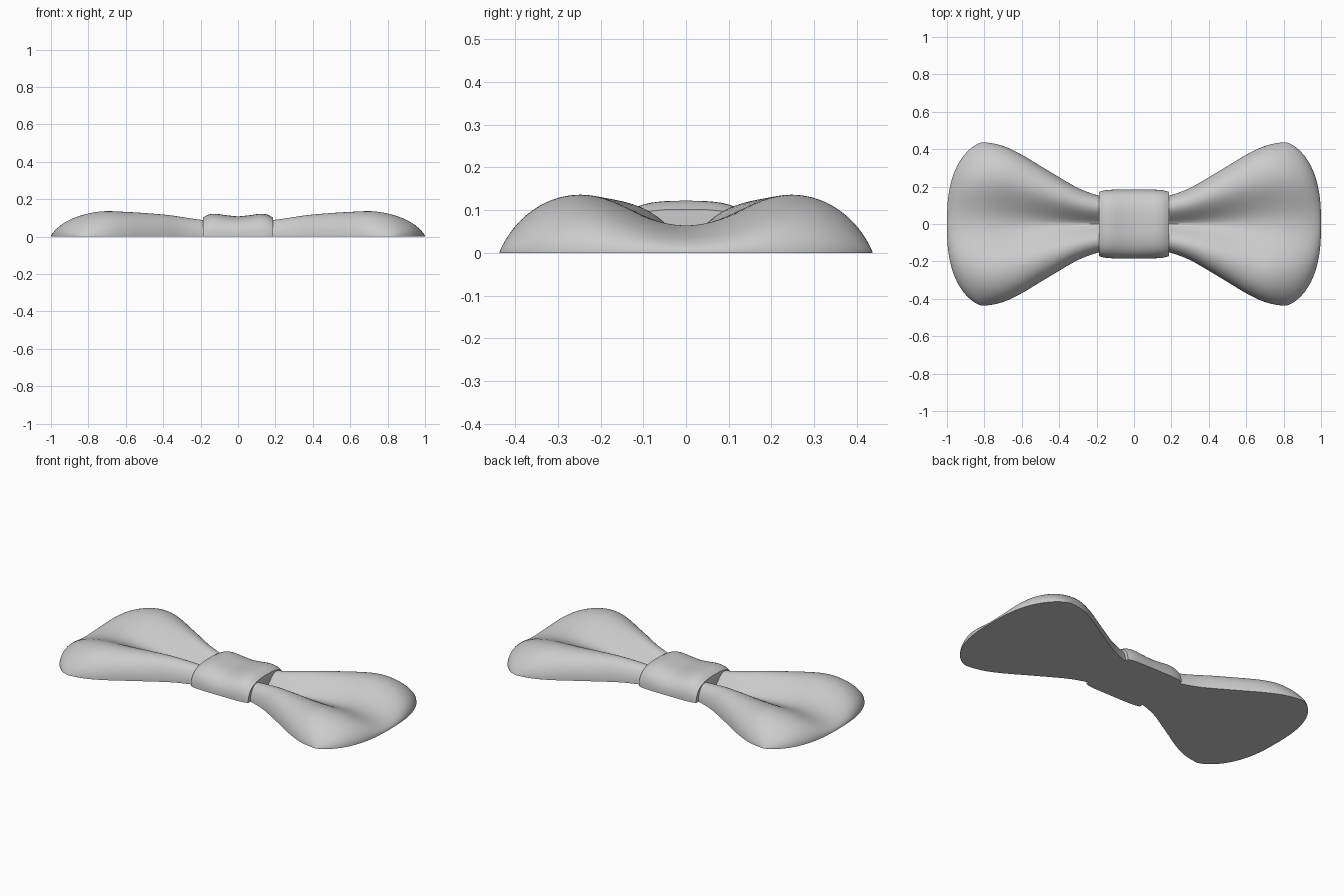
import bpy, bmesh, math

if "Cube" in bpy.data.objects:
    bpy.data.objects.remove(bpy.data.objects["Cube"])

grey = bpy.data.materials.new("soft grey cloth")
grey.use_nodes = True
grey.diffuse_color = (0.6, 0.6, 0.6, 1)
grey.node_tree.nodes["Principled BSDF"].inputs["Base Color"].default_value = (0.6, 0.6, 0.6, 1)


def curve(points, x):
    """Smooth interpolation through a few (position, value) points."""
    if x <= points[0][0]:
        return points[0][1]
    if x >= points[-1][0]:
        return points[-1][1]
    n = len(points)

    def slope(i):
        a, b = points[max(i - 1, 0)], points[min(i + 1, n - 1)]
        return (b[1] - a[1]) / (b[0] - a[0])

    i = max(k for k in range(n) if points[k][0] <= x)
    (xa, ya), (xb, yb) = points[i], points[i + 1]
    d = xb - xa
    t = (x - xa) / d
    return (ya * (1 + 2 * t) * (1 - t) ** 2 + yb * t * t * (3 - 2 * t)
            + d * t * (1 - t) * (slope(i) * (1 - t) - slope(i + 1) * t))


def flat_backed(name, surface, rows, cols):
    """Domed surface(i, v) over a closed flat base; v runs from -1 to 1."""
    bm = bmesh.new()
    grid = [[bm.verts.new(surface(i, -math.cos(math.pi * j / cols)))
             for j in range(cols + 1)] for i in range(rows + 1)]
    for a, b in zip(grid, grid[1:]):
        for j in range(cols):
            bm.faces.new((a[j], b[j], b[j + 1], a[j + 1]))
    rim = (grid[0] + [r[-1] for r in grid[1:-1]]
           + grid[-1][::-1] + [r[0] for r in grid[-2:0:-1]])
    bm.faces.new(rim)
    bmesh.ops.recalc_face_normals(bm, faces=bm.faces)
    mesh = bpy.data.meshes.new(name)
    bm.to_mesh(mesh)
    bm.free()
    mesh.materials.append(grey)
    obj = bpy.data.objects.new(name, mesh)
    bpy.context.collection.objects.link(obj)
    bpy.ops.object.select_all(action='DESELECT')
    obj.select_set(True)
    bpy.context.view_layer.objects.active = obj
    bpy.ops.object.shade_smooth_by_angle(angle=math.radians(45))
    return obj


# Wings: width, ridge height and centre fold height along x
WIDTH = [(0.1, 0.135), (0.2, 0.155), (0.3, 0.193), (0.4, 0.25), (0.5, 0.31),
         (0.6, 0.37), (0.7, 0.417), (0.8, 0.437), (0.9, 0.437)]
RIDGE = [(0.1, 0.08), (0.2, 0.09), (0.4, 0.118), (0.7, 0.137), (0.85, 0.137)]
FOLD = [(0.1, 0.025), (0.2, 0.025), (0.5, 0.04), (0.8, 0.068)]
CREST, START, ROWS = 0.6, 0.1, 56


def wing_surface(i, v):
    t = math.sin(math.pi / 2 * i / ROWS)
    a = min(abs(v), 1)
    end = 0.8 + 0.2 * (1 - a ** 2.6) ** 0.6
    x = START + t * (end - START)
    ridge, fold = curve(RIDGE, x), curve(FOLD, x)
    if a > CREST:
        z = ridge * math.sqrt(max(0, 1 - ((a - CREST) / (1 - CREST)) ** 2))
    else:
        s = (a / CREST) ** curve([(0.2, 0.75), (0.8, 1.0)], x)
        z = fold + (ridge - fold) * (1 - math.cos(math.pi * s)) / 2
    # Round the outer end down to the base
    s = min((end - x) / 0.3, 1)
    z *= math.sqrt(max(0, 1 - (1 - s) ** 2))
    return x, curve(WIDTH, x) * v, 0 if i == 0 else z


wing = flat_backed("bow_wings", wing_surface, ROWS, 64)
mirror = wing.modifiers.new("Mirror", 'MIRROR')
mirror.use_axis[0] = True

# Centre band: lightly pinched across the middle, with steep ends
HEIGHT = [(0, 0.108), (0.06, 0.114), (0.12, 0.122), (0.16, 0.117), (0.185, 0.102)]
BAND_ROWS = 28


def band_surface(i, v):
    u = max(-1, min(1, (2 * i - BAND_ROWS) / (BAND_ROWS - 2)))
    x = 0.187 * u
    a = min(abs(v), 1)
    z = curve(HEIGHT, abs(x)) * (1 - a ** 3) ** 0.42
    if i in (0, BAND_ROWS):
        z = 0
    return x, (0.184 - 0.012 * abs(u) ** 6) * v, z


flat_backed("centre_band", band_surface, BAND_ROWS, 48)
